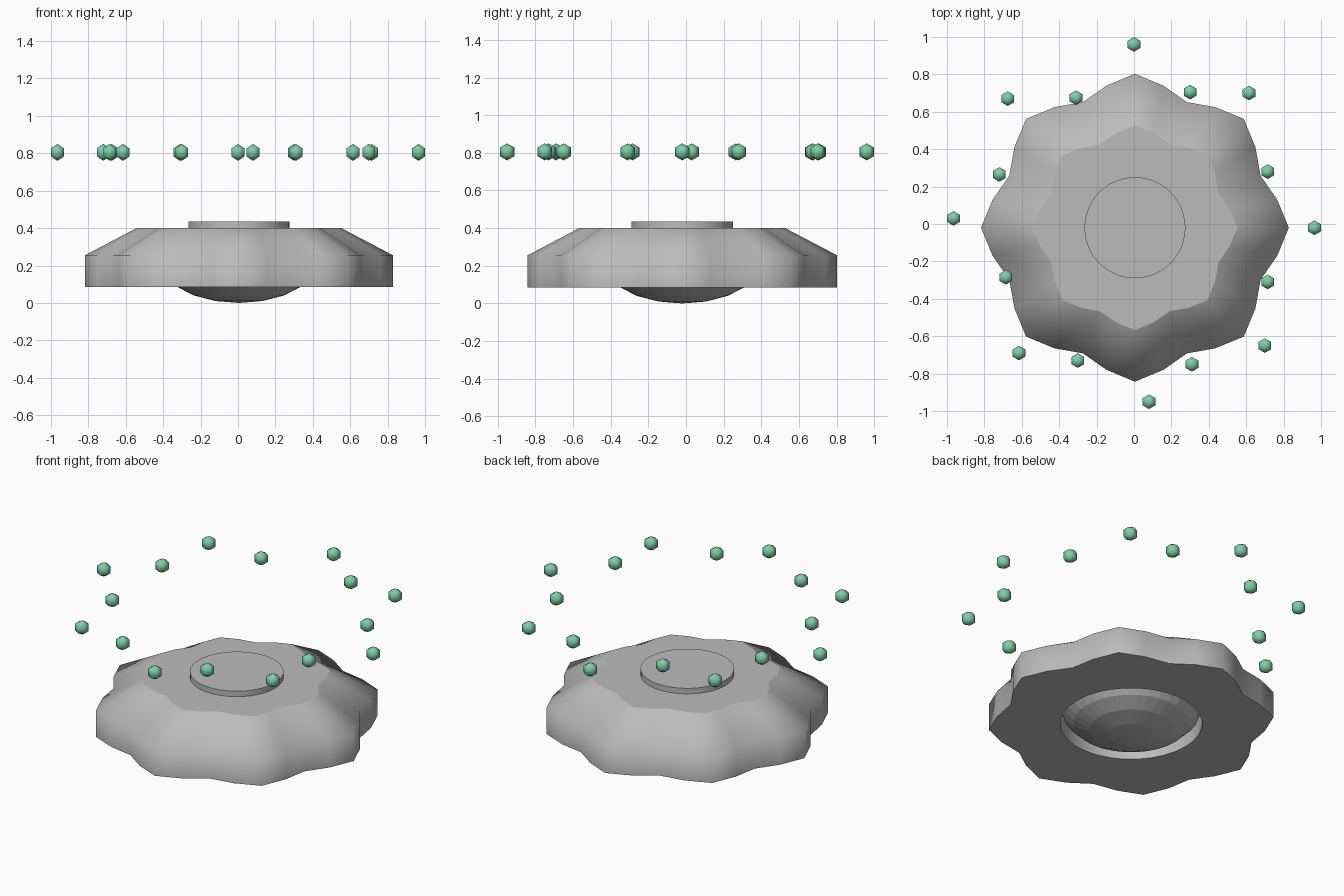
import bpy, bmesh, math

if "Cube" in bpy.data.objects:
    bpy.data.objects.remove(bpy.data.objects["Cube"])

CX, CY = 0.005, -0.02          # saucer axis


def material(name, rgb):
    m = bpy.data.materials.new(name)
    m.diffuse_color = (*rgb, 1)
    m.use_nodes = True
    m.node_tree.nodes["Principled BSDF"].inputs["Base Color"].default_value = m.diffuse_color
    return m


grey = material("hull grey", (0.5, 0.5, 0.5))
green = material("light green", (0.21, 0.62, 0.39))


def finish(bm, name, mat, loc):
    bmesh.ops.recalc_face_normals(bm, faces=bm.faces)
    me = bpy.data.meshes.new(name)
    bm.to_mesh(me)
    bm.free()
    me.materials.append(mat)
    ob = bpy.data.objects.new(name, me)
    ob.location = loc
    bpy.context.collection.objects.link(ob)
    return ob


def ring(bm, n, z, radius):
    """Closed loop of n points; radius is a function of the angle."""
    pts = []
    for i in range(n):
        a = 2 * math.pi * i / n
        pts.append(bm.verts.new((radius(a) * math.cos(a), radius(a) * math.sin(a), z)))
    return pts


def bridge(bm, a, b, smooth=True):
    n = len(a)
    for i in range(n):
        f = bm.faces.new((a[i], a[(i + 1) % n], b[(i + 1) % n], b[i]))
        f.smooth = smooth


def lobes(a):
    return 0.775 + 0.048 * math.cos(8 * a)


# Scalloped hull with a flat top and a round well underneath
bm = bmesh.new()
N = 32
well_top = ring(bm, N, 0.21, lambda a: 0.41)
well_rim = ring(bm, N, 0.085, lambda a: 0.41)
base = ring(bm, N, 0.085, lobes)
shoulder = ring(bm, N, 0.255, lobes)
crown = ring(bm, N, 0.40, lambda a: 0.665 * lobes(a))
bridge(bm, well_top, well_rim)
bridge(bm, well_rim, base, smooth=False)
bridge(bm, base, shoulder)
bridge(bm, shoulder, crown)
bm.faces.new(crown).smooth = False
for loop in (well_rim, base, crown):
    for i in range(N):
        bm.edges.get((loop[i], loop[(i + 1) % N])).smooth = False
finish(bm, "hull", grey, (CX, CY, 0))

# Shallow faceted bowl showing through the well
bm = bmesh.new()
previous = None
for k in range(1, 6):
    t = math.radians(18 * k)
    r = 0.41 * math.sin(t)
    loop = ring(bm, N, 0.21 * (1 - math.cos(t)), lambda a: r)
    if previous:
        bridge(bm, previous, loop, smooth=False)
    else:
        pole = bm.verts.new((0, 0, 0))
        for i in range(N):
            bm.faces.new((pole, loop[(i + 1) % N], loop[i]))
    previous = loop
# recalc would be ambiguous on an open bowl, so close it inside the hull
bm.faces.new(previous)
finish(bm, "underside_bowl", grey, (CX, CY, 0))

# Thin round hatch on the top
bpy.ops.mesh.primitive_cylinder_add(vertices=48, radius=0.27, depth=0.07,
                                    location=(CX, CY, 0.4))
hatch = bpy.context.object
hatch.name = "top_hatch"
hatch.data.materials.append(grey)
bpy.ops.object.shade_smooth_by_angle(angle=math.radians(30))

# Ring of small floating lights
spots = [(0, .96), (-.675, .67), (-.31, .675), (.3, .705), (.615, .70),
         (-.72, .265), (.715, .28), (-.965, .03), (.965, -.02),
         (-.685, -.285), (.715, -.31), (-.615, -.69), (-.30, -.73),
         (.31, -.75), (.70, -.65), (.08, -.95)]
for x, y in spots:
    bm = bmesh.new()
    r = 0.045
    low = bm.verts.new((0, 0, -r))
    high = bm.verts.new((0, 0, r))
    loops = []
    for z in (-r / 2, r / 2):
        loops.append([bm.verts.new((0.866 * r * math.sin(i * math.pi / 3),
                                    0.866 * r * math.cos(i * math.pi / 3), z))
                      for i in range(6)])
    bridge(bm, loops[0], loops[1])
    for i in range(6):
        j = (i + 1) % 6
        bm.faces.new((low, loops[0][j], loops[0][i])).smooth = True
        bm.faces.new((high, loops[1][i], loops[1][j])).smooth = True
    finish(bm, "floating_light", green, (x, y, 0.805))
